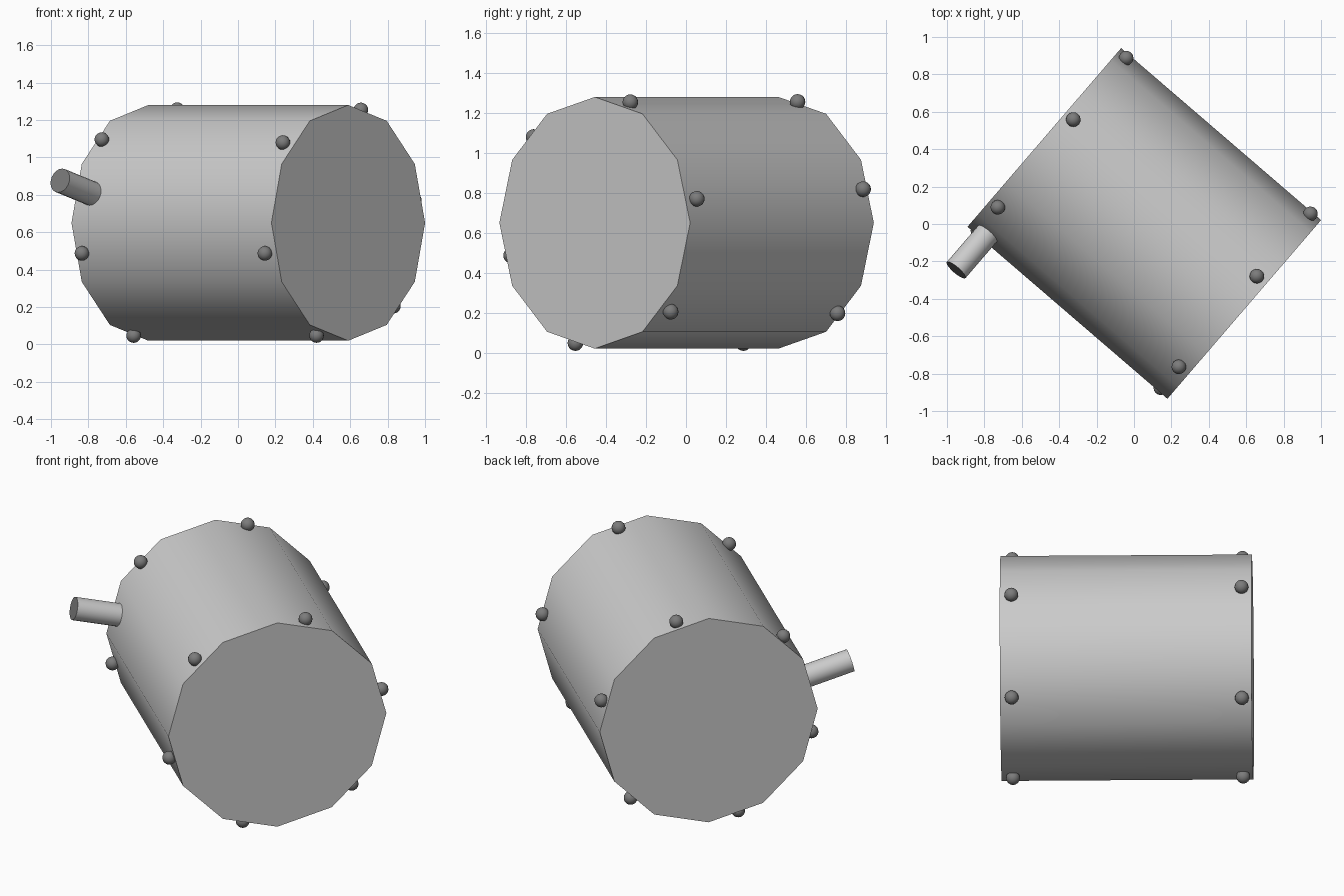
import bpy, math
from mathutils import Matrix, Vector

if "Cube" in bpy.data.objects:
    bpy.data.objects.remove(bpy.data.objects["Cube"])

# Barrel frame: local x = barrel axis, y = sideways, z = up
FRAME = Matrix.Translation((0.055, 0.003, 0.65)) @ Matrix.Rotation(math.radians(-40.7), 4, 'Z')
R, HALF = 0.63, 0.705

dark = bpy.data.materials.new("dark_metal")
dark.diffuse_color = (0.2, 0.2, 0.2, 1)
dark.use_nodes = True
dark.node_tree.nodes["Principled BSDF"].inputs["Base Color"].default_value = dark.diffuse_color


def around(axial, radius, degrees):
    """Point on a ring about the barrel axis; 0 degrees is straight up."""
    t = math.radians(degrees)
    return Vector((axial, radius * math.sin(t), radius * math.cos(t)))


def rod(name, a, b, radius, sides):
    """Capped cylinder between two points of the barrel frame."""
    rot = (b - a).to_track_quat('Z', 'Y').to_matrix().to_4x4()
    bpy.ops.mesh.primitive_cylinder_add(vertices=sides, radius=radius, depth=(b - a).length)
    ob = bpy.context.object
    ob.name = name
    ob.matrix_world = FRAME @ Matrix.Translation((a + b) / 2) @ rot
    bpy.ops.object.shade_smooth_by_angle(angle=math.radians(40))
    return ob


# Twelve-sided drum lying on its side
rod("barrel", Vector((-HALF, 0, 0)), Vector((HALF, 0, 0)), R, 12)

# Short spout leaving one face of the drum, with a dark mouth
spout = rod("spout", around(-0.6, 0.55, -75), around(-0.6, 0.875, -75), 0.066, 20)
plain = bpy.data.materials.new("plain_metal")
spout.data.materials.append(plain)
spout.data.materials.append(dark)
for face in spout.data.polygons:
    if face.normal.z > 0.9:
        face.material_index = 1

# Two rings of six round rivets near the ends
RINGS = {"back": (-0.65, (16, 74.5, 136, 197, 255, 315)),
         "front": (0.64, (16.5, 79, 135, 197, 255, 313))}
for ring, (axial, angles) in RINGS.items():
    for i, deg in enumerate(angles):
        bpy.ops.mesh.primitive_uv_sphere_add(segments=16, ring_count=10, radius=0.039)
        rivet = bpy.context.object
        rivet.name = f"{ring}_rivet_{i + 1}"
        rivet.matrix_world = FRAME @ Matrix.Translation(around(axial, 0.63, deg))
        rivet.data.materials.append(dark)
        bpy.ops.object.shade_smooth()
